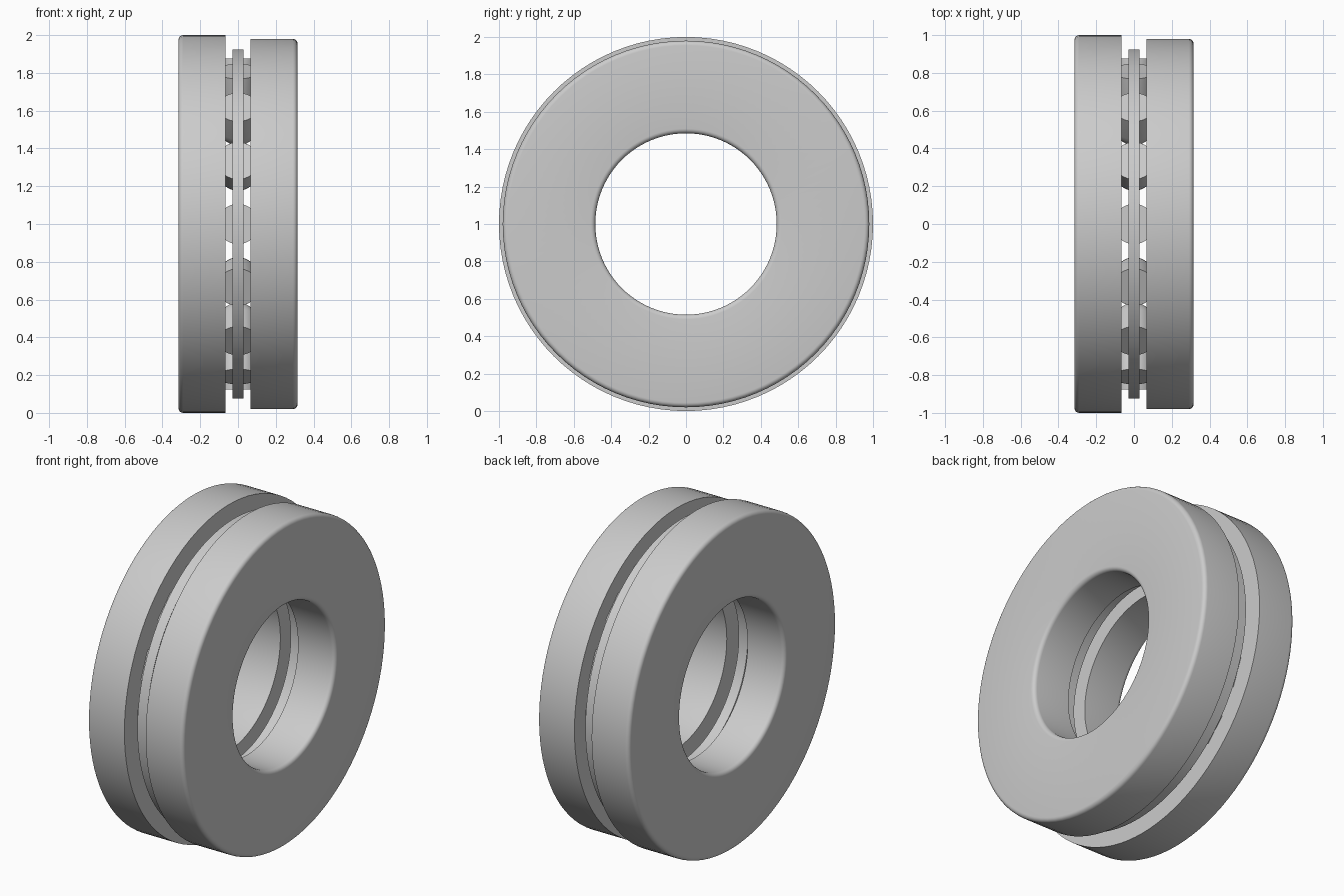
import bpy, bmesh
from math import pi, sin, cos, radians
from mathutils import Matrix, Vector

cube = bpy.data.objects.get("Cube")
if cube:
    bpy.data.objects.remove(cube, do_unlink=True)

steel = bpy.data.materials.new("grey_steel")
steel.use_nodes = True
GREY = (0.6, 0.6, 0.6, 1)
steel.diffuse_color = GREY
steel.node_tree.nodes["Principled BSDF"].inputs["Base Color"].default_value = GREY


def finish(name, bm):
    """Turn a bmesh into a smooth, sharp-edged object centred on z = 1."""
    bmesh.ops.recalc_face_normals(bm, faces=bm.faces)
    mesh = bpy.data.meshes.new(name)
    bm.to_mesh(mesh)
    bm.free()
    mesh.materials.append(steel)
    obj = bpy.data.objects.new(name, mesh)
    bpy.context.collection.objects.link(obj)
    obj.location.z = 1
    bpy.ops.object.select_all(action='DESELECT')
    obj.select_set(True)
    bpy.context.view_layer.objects.active = obj
    bpy.ops.object.shade_smooth_by_angle(angle=radians(30))
    return obj


def ring(name, profile, steps=96):
    """Revolve a closed (x, radius) profile about the x axis."""
    bm = bmesh.new()
    verts = [bm.verts.new((x, 0, r)) for x, r in profile]
    edges = [bm.edges.new((v, verts[i - 1])) for i, v in enumerate(verts)]
    bmesh.ops.spin(bm, geom=verts + edges, cent=(0, 0, 0), axis=(1, 0, 0),
                   angle=2 * pi, steps=steps, use_merge=True)
    bmesh.ops.remove_doubles(bm, verts=bm.verts, dist=1e-4)
    return finish(name, bm)


def washer_profile(side, inner, outer, near=0.065, far=0.315, fillet=0.025):
    """Square corners at the gap, rounded corners on the outside face."""
    points = [(near, inner), (near, outer)]
    for start, radius in ((0, outer - fillet), (-pi / 2, inner + fillet)):
        for i in range(6):
            a = start + (pi / 2) * (1 - i / 5)
            points.append((far - fillet + fillet * cos(a), radius + fillet * sin(a)))
    return [(side * x, r) for x, r in points]


# Two washers facing each other across the gap
ring("housing_washer", washer_profile(-1, 0.5, 1.0))
ring("shaft_washer", washer_profile(1, 0.485, 0.98))

# Flat cage ring between them
ring("cage", [(-0.03, 0.55), (0.03, 0.55), (0.03, 0.925), (-0.03, 0.925)])

# Rolling elements: round inner end, flat outer end, pointing outwards
COUNT, PITCH, END, RADIUS = 16, 0.74, 0.875, 0.107
bm = bmesh.new()
for k in range(COUNT):
    turn = Matrix.Rotation(2 * pi * k / COUNT, 4, 'X')
    ball = bmesh.ops.create_uvsphere(bm, u_segments=32, v_segments=16, radius=RADIUS,
                                     matrix=turn @ Matrix.Translation((0, 0, PITCH)))
    axis = turn @ Vector((0, 0, 1))
    outer_half = [v for v in ball["verts"] if v.co.dot(axis) > PITCH + 1e-4]
    bmesh.ops.delete(bm, geom=outer_half, context='VERTS')
    rim = [e for e in bm.edges if e.is_boundary]
    grown = bmesh.ops.extrude_edge_only(bm, edges=rim)["geom"]
    tip = [v for v in grown if isinstance(v, bmesh.types.BMVert)]
    bmesh.ops.translate(bm, verts=tip, vec=axis * (END - PITCH))
    bmesh.ops.holes_fill(bm, edges=[e for e in bm.edges if e.is_boundary])
finish("rollers", bm)
